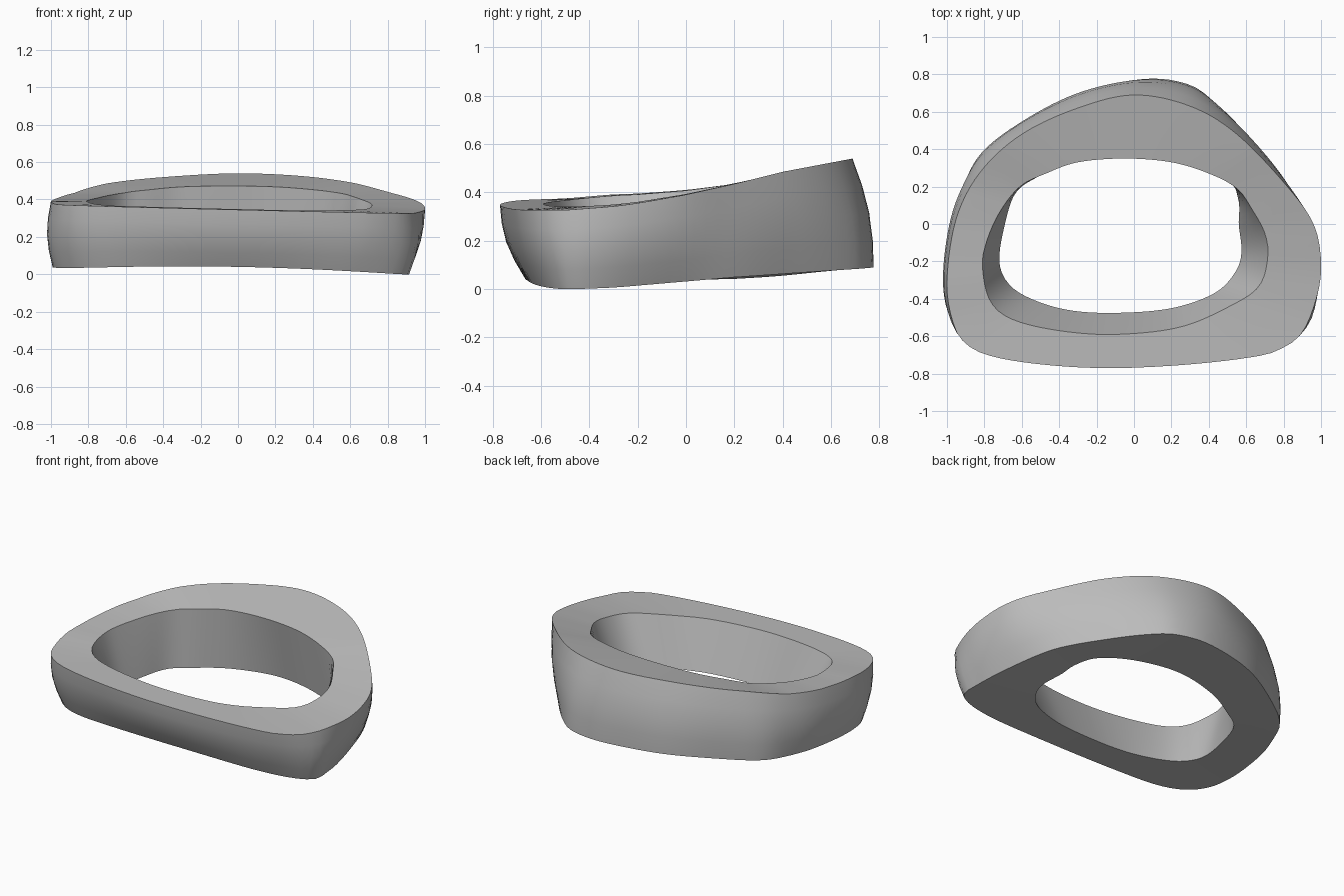
import bpy
import bmesh
import math
from mathutils import Vector

old = bpy.data.objects.get("Cube")
if old:
    bpy.data.objects.remove(old, do_unlink=True)

SEGMENTS = 120
CENTRE = Vector((-0.05, -0.12))

# Plan outlines, counter-clockwise from the right side
TOP_OUTER = [(1, -.2), (.96, 0), (.82, .2), (.55, .48), (.3, .63), (0, .69), (-.3, .62),
             (-.6, .48), (-.82, .28), (-.95, .03), (-1, -.3), (-.97, -.52), (-.9, -.64),
             (-.75, -.71), (-.45, -.755), (-.1, -.77), (.3, -.75), (.64, -.71),
             (.78, -.67), (.9, -.58), (.98, -.38)]
BASE_OUTER = [(.87, -.1), (.78, .2), (.6, .46), (.42, .66), (.28, .75), (.05, .775), (-.3, .7),
              (-.6, .54), (-.81, .38), (-.9, .2), (-.96, 0), (-.99, -.3), (-.93, -.5),
              (-.75, -.62), (-.4, -.66), (.1, -.66), (.6, -.62), (.88, -.52), (.91, -.36)]
TOP_INNER = [(.715, -.18), (.7, -.05), (.63, .08), (.55, .19), (.4, .27), (.2, .33), (-.05, .35),
             (-.3, .33), (-.47, .27), (-.61, .2), (-.72, .06), (-.79, -.1), (-.81, -.23),
             (-.77, -.41), (-.65, -.51), (-.4, -.57), (-.1, -.59), (.25, -.55),
             (.53, -.43), (.67, -.33)]
BASE_INNER = [(.575, -.15), (.56, 0), (.56, .12), (.5, .26), (.3, .37), (0, .42), (-.3, .36),
              (-.5, .26), (-.63, .17), (-.69, 0), (-.72, -.2), (-.67, -.32), (-.55, -.4),
              (-.35, -.46), (-.1, -.475), (.2, -.45), (.43, -.37), (.54, -.26)]

# Rim height by depth, front to back
RIM = [(-.77, .345), (-.5, .35), (-.2, .375), (0, .4), (.2, .435), (.4, .485), (.69, .54)]


def front_weight(y):
    return min(1, max(0, (.2 - y) / .5))


def top_height(x, y):
    tilt = -.025 * x * front_weight(y)
    for (y0, z0), (y1, z1) in zip(RIM, RIM[1:]):
        if y <= y1:
            return z0 + (z1 - z0) * (y - y0) / (y1 - y0) + tilt
    return RIM[-1][1] + tilt


def base_height(x, y):
    return .063 + .035 * y - .035 * x * x - .02 * x * front_weight(y)


def smooth_outline(points):
    """Closed Catmull-Rom curve through the points."""
    curve, n = [], len(points)
    for i in range(n):
        a, b, c, d = (Vector(points[(i + k) % n]) for k in (-1, 0, 1, 2))
        for step in range(8):
            t = step / 8
            curve.append(b + .5 * t * (c - a + t * (2 * a - 5 * b + 4 * c - d
                                                   + t * (3 * (b - c) + d - a))))
    return curve


def ring(points, height):
    """Resample an outline at even angles about the centre and lift it."""
    def angle(p):
        return math.atan2(p.y - CENTRE.y, p.x - CENTRE.x) % math.tau

    polar = sorted((angle(p), (p - CENTRE).length) for p in smooth_outline(points))
    first, last = polar[0], polar[-1]
    polar = [(last[0] - math.tau, last[1])] + polar + [(first[0] + math.tau, first[1])]
    result, k = [], 0
    for i in range(SEGMENTS):
        a = math.tau * i / SEGMENTS
        while polar[k + 1][0] < a:
            k += 1
        (a0, r0), (a1, r1) = polar[k], polar[k + 1]
        r = r0 + (r1 - r0) * (a - a0) / max(a1 - a0, 1e-6)
        x, y = CENTRE.x + r * math.cos(a), CENTRE.y + r * math.sin(a)
        result.append(Vector((x, y, height(x, y))))
    return result


def between(ring_a, ring_b, t, bulge=0):
    """Ring part way between two others, pushed outward."""
    result = []
    for p, q in zip(ring_a, ring_b):
        m = p.lerp(q, t)
        out = Vector((m.x - CENTRE.x, m.y - CENTRE.y, 0)).normalized()
        result.append(m + out * bulge * math.sin(math.pi * t))
    return result


top_out, base_out = ring(TOP_OUTER, top_height), ring(BASE_OUTER, base_height)
top_in, base_in = ring(TOP_INNER, top_height), ring(BASE_INNER, base_height)

# Cross-section loops: outer wall, underside, inner wall, top face
sections = [top_out]
sections += [between(top_out, base_out, t / 4, .027) for t in (1, 2, 3)]
sections += [base_out, between(base_out, base_in, .5), base_in]
sections += [between(base_in, top_in, .5), top_in, between(top_in, top_out, .5)]

bm = bmesh.new()
loops = [[bm.verts.new(p) for p in section] for section in sections]
for i, loop in enumerate(loops):
    following = loops[(i + 1) % len(loops)]
    for j in range(SEGMENTS):
        k = (j + 1) % SEGMENTS
        bm.faces.new((loop[j], following[j], following[k], loop[k]))
bmesh.ops.recalc_face_normals(bm, faces=bm.faces)
mesh = bpy.data.meshes.new("contoured_ring")
bm.to_mesh(mesh)
bm.free()

# Single grey finish
grey = bpy.data.materials.new("plain_grey")
grey.use_nodes = True
colour = (.5, .5, .5, 1)
grey.diffuse_color = colour
grey.node_tree.nodes["Principled BSDF"].inputs["Base Color"].default_value = colour
mesh.materials.append(grey)

body = bpy.data.objects.new("contoured_ring", mesh)
bpy.context.collection.objects.link(body)
bpy.context.view_layer.objects.active = body
body.select_set(True)
bpy.ops.object.shade_smooth_by_angle(angle=math.radians(35))
